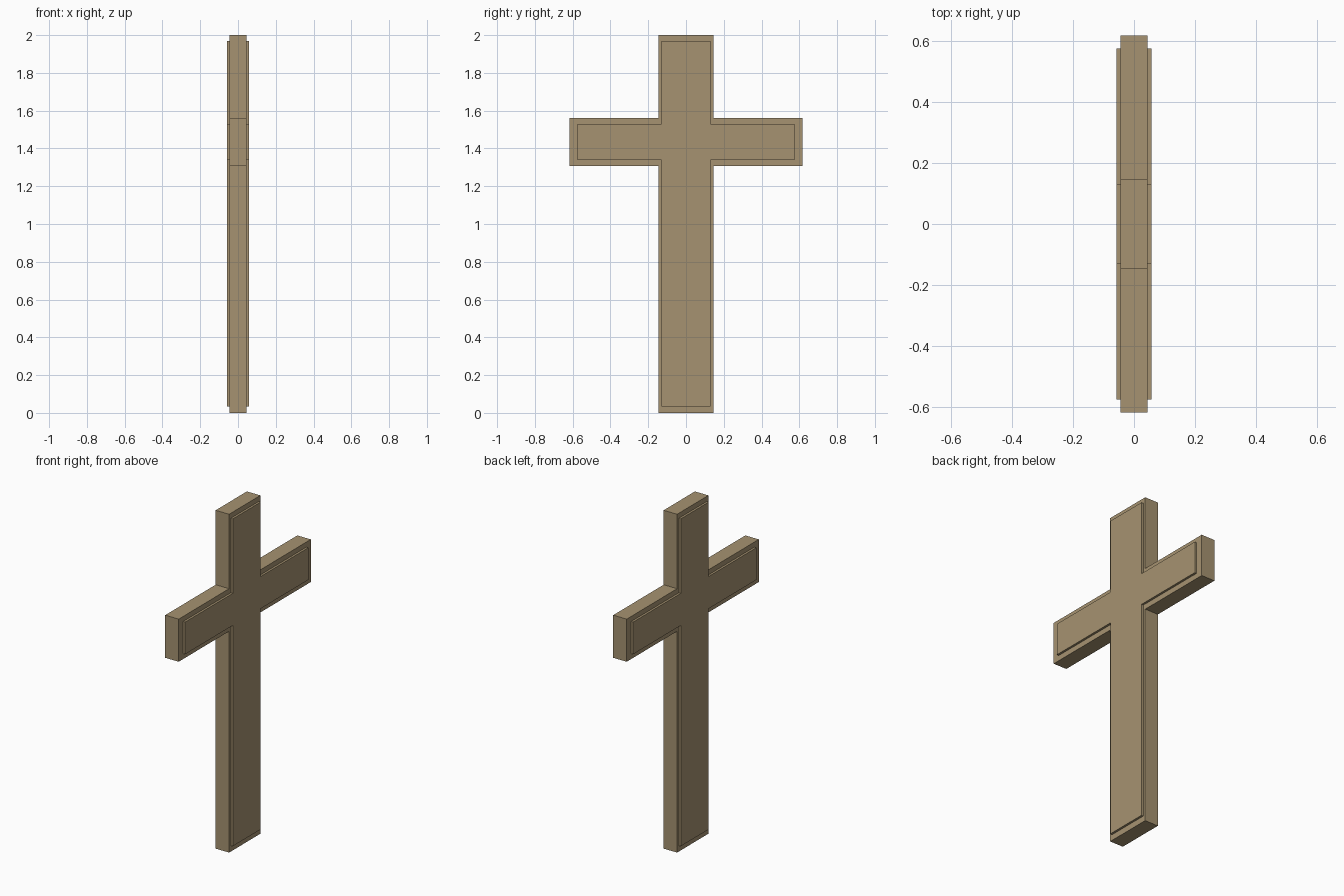
import bpy, bmesh

if "Cube" in bpy.data.objects:
    bpy.data.objects.remove(bpy.data.objects["Cube"])

wood = bpy.data.materials.new("tan_wood")
wood.diffuse_color = (0.38, 0.29, 0.165, 1)
wood.use_nodes = True
wood.node_tree.nodes["Principled BSDF"].inputs["Base Color"].default_value = wood.diffuse_color


def cross(name, post, arm, z0, z_low, z_high, z_top, x0, x1):
    """Latin cross outline in the YZ plane, extruded from x0 to x1."""
    half = [(post, z0), (post, z_low), (arm, z_low),
            (arm, z_high), (post, z_high), (post, z_top)]
    outline = half + [(-y, z) for y, z in reversed(half)]
    bm = bmesh.new()
    face = bm.faces.new([bm.verts.new((x0, y, z)) for y, z in outline])
    ext = bmesh.ops.extrude_face_region(bm, geom=[face], use_keep_orig=True)
    moved = [v for v in ext["geom"] if isinstance(v, bmesh.types.BMVert)]
    bmesh.ops.translate(bm, verts=moved, vec=(x1 - x0, 0, 0))
    bmesh.ops.recalc_face_normals(bm, faces=bm.faces)
    mesh = bpy.data.meshes.new(name)
    bm.to_mesh(mesh)
    bm.free()
    mesh.materials.append(wood)
    obj = bpy.data.objects.new(name, mesh)
    bpy.context.collection.objects.link(obj)
    return obj


# Main body
cross("cross_body", 0.146, 0.617, 0.0, 1.308, 1.56, 2.0, -0.044, 0.044)

# Raised panels on both broad faces
for side, name in ((1, "right_panel"), (-1, "left_panel")):
    cross(name, 0.13, 0.575, 0.035, 1.34, 1.53, 1.97, side * 0.043, side * 0.057)
